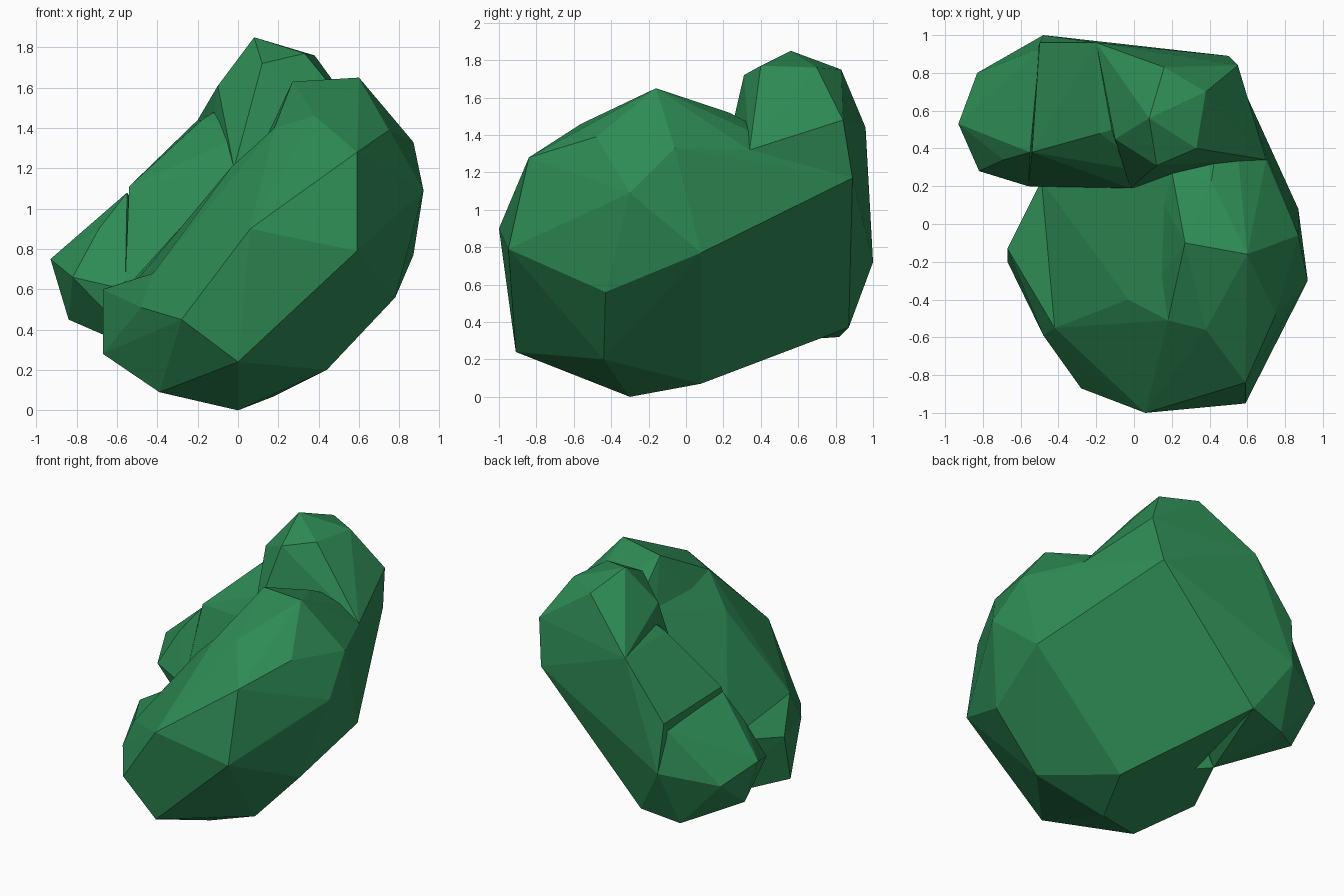
import bpy
import bmesh

default = bpy.data.objects.get("Cube")
if default:
    bpy.data.objects.remove(default)

# Leaf colour
leaf = bpy.data.materials.new("leaf_green")
leaf.use_nodes = True
green = (0.027, 0.258, 0.09, 1)
leaf.diffuse_color = green
leaf.node_tree.nodes["Principled BSDF"].inputs["Base Color"].default_value = green


def faceted_lobe(name, corners):
    """Wrap a flat-faced convex lobe around its corner points."""
    bm = bmesh.new()
    for corner in corners:
        bm.verts.new(corner)
    bmesh.ops.convex_hull(bm, input=list(bm.verts))
    loose = [v for v in bm.verts if not v.link_faces]
    bmesh.ops.delete(bm, geom=loose, context='VERTS')
    bmesh.ops.recalc_face_normals(bm, faces=list(bm.faces))
    mesh = bpy.data.meshes.new(name)
    bm.to_mesh(mesh)
    bm.free()
    mesh.materials.append(leaf)
    lobe = bpy.data.objects.new(name, mesh)
    bpy.context.collection.objects.link(lobe)
    return lobe


# Corners shared between neighbouring lobes
underside = [(.5, .89, 1.17), (-.26, .87, .37)]
base = [(.44, -.44, .2), (.18, .08, .07), (0, -.3, 0), (-.39, -.47, .09)]
front = [(.06, -1, .9), (0, -.91, .24), (-.28, -.87, .45)]
crease = [(.18, -.51, 1.4), (.2, .28, 1.4)]
shoulder = [(-.42, -.55, .68), (-.48, -.59, .51), (-.49, .23, .66)]
rear_heel = [(-.48, 1, .72), (-.53, .82, .32)]
rear_crest = [(-.2, .96, 1.44)]
rear_belly = [(-.45, .25, .28)]

# Tall front lobe on the left
crown = [(.38, -.56, 1.46), (.6, -.16, 1.65), (.27, -.1, 1.63), (.41, .23, 1.52)]
left_flank = [(.59, -.95, .79), (.59, -.84, 1.28), (.75, -.48, 1.39), (.87, -.06, 1.33),
              (.92, -.3, 1.09), (.87, .08, .77), (.78, -.43, .56), (.7, .34, 1.32)]
faceted_lobe("front_crown", crown + left_flank + crease + front + base + underside)

# Lower sloping front lobe, and the knob at its right end
slope = [(-.03, -.4, 1.21)]
faceted_lobe("front_slope", slope + shoulder + crease + front + base + underside)
knob = [(-.67, -.2, .28), (-.67, -.13, .6)]
faceted_lobe("front_knob", knob + shoulder + front[1:] + base + rear_belly)

# Rear peak
peak = [(.08, .56, 1.85), (.38, .7, 1.76), (.16, .83, 1.75), (.33, .4, 1.77), (.12, .31, 1.72),
        (.55, .84, 1.48), (.7, .34, 1.32), (-.1, .45, 1.61), (-.02, .19, 1.2)]
faceted_lobe("rear_peak", peak + rear_crest + underside)

# Sloping middle of the rear
middle = [(-.18, .48, 1.44), (-.54, .38, 1.11), (-.5, .96, 1.06), (.08, .56, 1.6),
          (.1, .27, 1.4), (-.56, .2, .6), (-.02, .19, 1.2)]
faceted_lobe("rear_slope", middle + rear_crest + rear_heel + rear_belly + underside)

# Drooping tip of the rear
tip = [(-.93, .53, .75), (-.83, .8, .65), (-.84, .55, .45), (-.82, .28, .66),
       (-.69, .34, .9), (-.55, .38, 1.08), (-.5, .93, 1), (-.56, .2, .6)]
faceted_lobe("rear_tip", tip + rear_heel + rear_belly + underside[1:])
